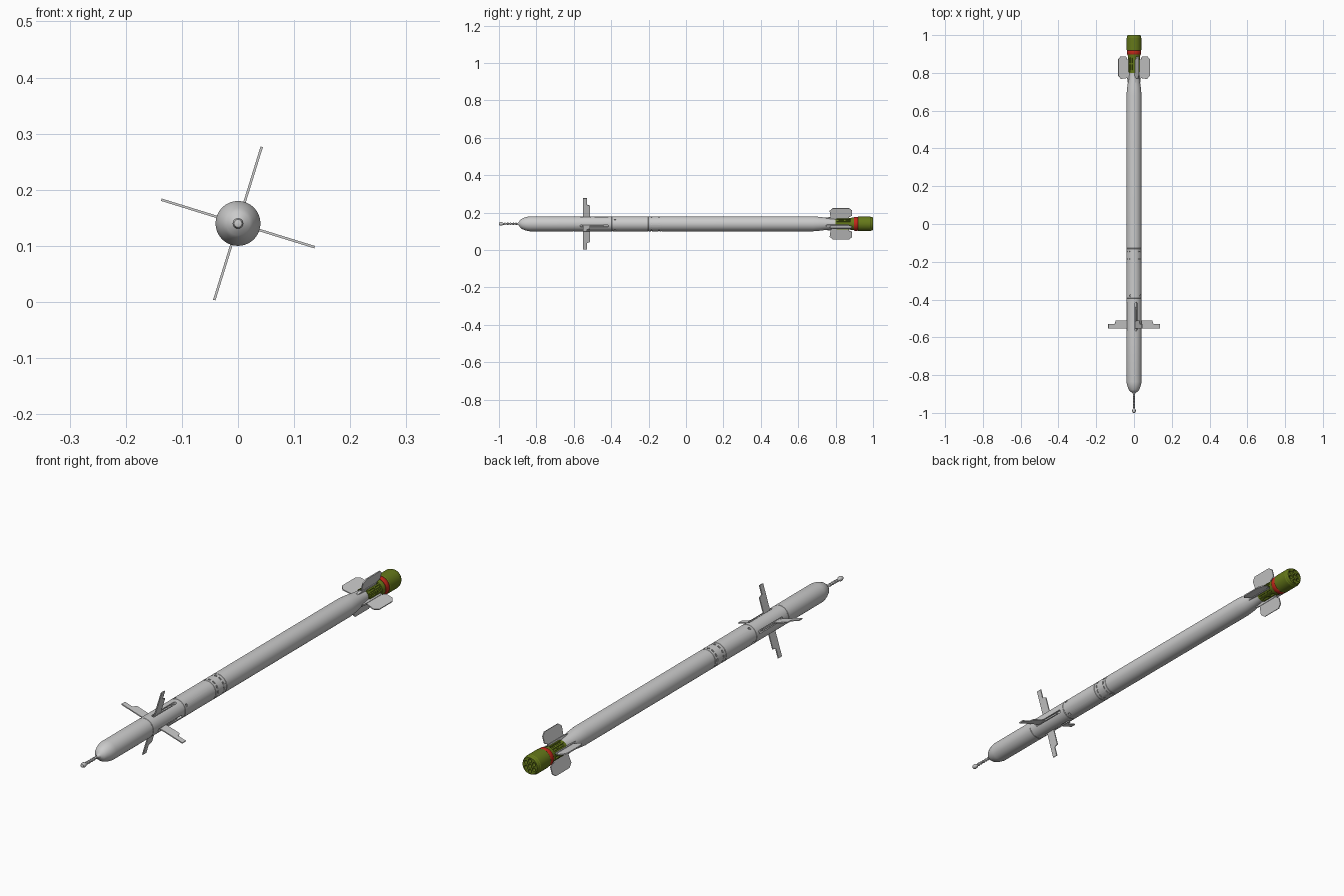
import bpy, bmesh, math
from mathutils import Vector

if "Cube" in bpy.data.objects:
    bpy.data.objects.remove(bpy.data.objects["Cube"])

ZC = 0.14                                            # height of the long axis
FIN_ANGLES = [math.radians(17.2 + 90 * k) for k in range(4)]


def material(name, rgb):
    m = bpy.data.materials.new(name)
    m.diffuse_color = (*rgb, 1)
    m.use_nodes = True
    m.node_tree.nodes["Principled BSDF"].inputs["Base Color"].default_value = m.diffuse_color
    return m


OLIVE = material("olive", (0.13, 0.19, 0.01))
RED = material("red", (0.55, 0.02, 0.01))


def finish(name, bm, mat=None, smooth=True):
    bmesh.ops.recalc_face_normals(bm, faces=bm.faces)
    me = bpy.data.meshes.new(name)
    bm.to_mesh(me)
    bm.free()
    ob = bpy.data.objects.new(name, me)
    bpy.context.collection.objects.link(ob)
    if mat:
        me.materials.append(mat)
    if smooth:
        smooth_it(ob)
    return ob


def smooth_it(ob):
    bpy.ops.object.select_all(action='DESELECT')
    ob.select_set(True)
    bpy.context.view_layer.objects.active = ob
    bpy.ops.object.shade_smooth_by_angle(angle=math.radians(30))


def polar(r, a, y, t=0.0):
    """Point at radius r, angle a from +z towards +x, shifted t sideways."""
    s, c = math.sin(a), math.cos(a)
    return Vector((r * s + t * c, y, ZC + r * c - t * s))


def lathe(name, profile, mat=None, n=40):
    """Solid of revolution round the long axis from (y, radius) points."""
    bm = bmesh.new()
    rings = [[bm.verts.new(polar(r, 2 * math.pi * i / n, y)) for i in range(n)]
             for y, r in profile]
    for a, b in zip(rings, rings[1:]):
        for i in range(n):
            j = (i + 1) % n
            bm.faces.new((a[i], a[j], b[j], b[i]))
    bm.faces.new(rings[0])
    bm.faces.new(rings[-1])
    return finish(name, bm, mat)


def prism(bm, pts, place, lo, hi):
    """Extrude a 2D outline from lo to hi through a placing function."""
    a = [bm.verts.new(place(u, v, lo)) for u, v in pts]
    b = [bm.verts.new(place(u, v, hi)) for u, v in pts]
    bm.faces.new(a)
    bm.faces.new(b)
    for i in range(len(pts)):
        j = (i + 1) % len(pts)
        bm.faces.new((a[i], a[j], b[j], b[i]))


def capsule(y0, y1, w, n=8):
    """Outline of a round-ended slot as (y, sideways) points."""
    arc = [math.pi * i / n for i in range(n + 1)]
    return ([(y1 + w * math.sin(t), w * math.cos(t)) for t in arc] +
            [(y0 - w * math.sin(t), -w * math.cos(t)) for t in arc])


def cut(ob, bm):
    cutter = finish(ob.name + "_cutter", bm, smooth=False)
    cutter.hide_render = True
    mod = ob.modifiers.new("cut", 'BOOLEAN')
    mod.operation = 'DIFFERENCE'
    mod.solver = 'EXACT'
    mod.object = cutter
    bpy.context.view_layer.objects.active = ob
    bpy.ops.object.modifier_apply(modifier="cut")
    bpy.data.objects.remove(cutter)
    smooth_it(ob)


def radial(a):
    return lambda y, t, r: polar(r, a, y, t)


def fins(name, outline, half, mat=None):
    for k, a in enumerate(FIN_ANGLES):
        bm = bmesh.new()
        prism(bm, outline, lambda r, y, t: polar(r, a, y, t), -half, half)
        finish(f"{name}_{k + 1}", bm, mat, smooth=False)


def groove(y):
    return [(y - .002, .040), (y - .001, .0392), (y + .001, .0392), (y + .002, .040)]


# main tube with rounded nose and tapered tail
body = lathe("body", [
    (-.893, .010), (-.886, .021), (-.878, .027), (-.862, .034), (-.85, .0375), (-.835, .040),
    *groove(-.60), *groove(-.395), *groove(-.20), *groove(-.13),
    (.68, .040), (.72, .0365), (.76, .031), (.80, .0265), (.815, .0265)])

# fin slots, screw holes and joint notches cut into the tube
bm = bmesh.new()
for a in FIN_ANGLES:
    prism(bm, capsule(-.56, -.42, .006), radial(a), .028, .06)
    prism(bm, capsule(-.38, -.3799, .006), radial(a + math.pi / 4), .034, .06)
for k in range(12):
    for y in (-.185, -.145):
        prism(bm, [(y - .003, -.006), (y + .003, -.006), (y + .003, .006), (y - .003, .006)],
              radial(math.radians(17.2 + 15 + 30 * k)), .036, .06)
cut(body, bm)

# nose probe: stem with beads and a blunt tip
probe = [(-1, .003), (-.999, .007), (-.993, .0095), (-.985, .0095), (-.979, .006)]
for i in range(5):
    y = -.968 + i * .015
    probe += [(y - .004, .0045), (y - .002, .0065), (y + .002, .0065), (y + .004, .0045)]
lathe("nose_probe", probe + [(-.898, .006), (-.893, .010), (-.885, .010)], n=20)

# stepped front fins and their hinge arms
fins("front_fin", [(.03, -.552), (.143, -.552), (.143, -.530), (.107, -.530),
                   (.101, -.512), (.03, -.512)], .0022)
fins("fin_arm", [(.026, -.555), (.037, -.555), (.039, -.50), (.037, -.44), (.026, -.44)], .0028)

# clipped tail fins and their root strakes
fins("tail_fin", [(.02, .775), (.072, .768), (.087, .785), (.087, .872),
                  (.074, .888), (.046, .888), (.038, .872), (.02, .872)], .0022)
fins("tail_fin_root", [(.02, .735), (.034, .75), (.037, .775), (.037, .868), (.02, .868)], .0045)

# olive neck with collars and lengthwise ribs
lathe("tail_neck", [(.80, .022), (.80, .0285), (.815, .0285), (.815, .025), (.845, .025),
                    (.845, .029), (.853, .029), (.853, .025), (.88, .025), (.88, .032),
                    (.90, .034), (.90, .02)], OLIVE)
bm = bmesh.new()
for k in range(12):
    a = FIN_ANGLES[0] + math.radians(15 + 30 * k)
    prism(bm, [(.805, -.003), (.885, -.003), (.885, .003), (.805, .003)], radial(a), .02, .031)
finish("neck_ribs", bm, OLIVE, smooth=False)

# red band
lathe("red_band", [(.898, .02), (.898, .036), (.901, .0375), (.917, .0375), (.92, .036),
                   (.92, .02)], RED)

# olive end cap with a ring of vent holes
cap = lathe("end_cap", [(.919, .02), (.919, .037), (.922, .039), (.985, .039), (.988, .037),
                        (.993, .037), (1.0, .033)], OLIVE)
bm = bmesh.new()


def disc(r, n, cx, cz):
    return [(cx + r * math.cos(2 * math.pi * i / n), cz + r * math.sin(2 * math.pi * i / n))
            for i in range(n)]


def axial(x, z, y):
    return Vector((x, y, z))


for k in range(6):
    p = polar(.021, math.radians(60 * k), 0)
    prism(bm, disc(.0075, 16, p.x, p.z), axial, .98, 1.02)
prism(bm, disc(.008, 16, 0, ZC), axial, .98, 1.02)
cut(cap, bm)
